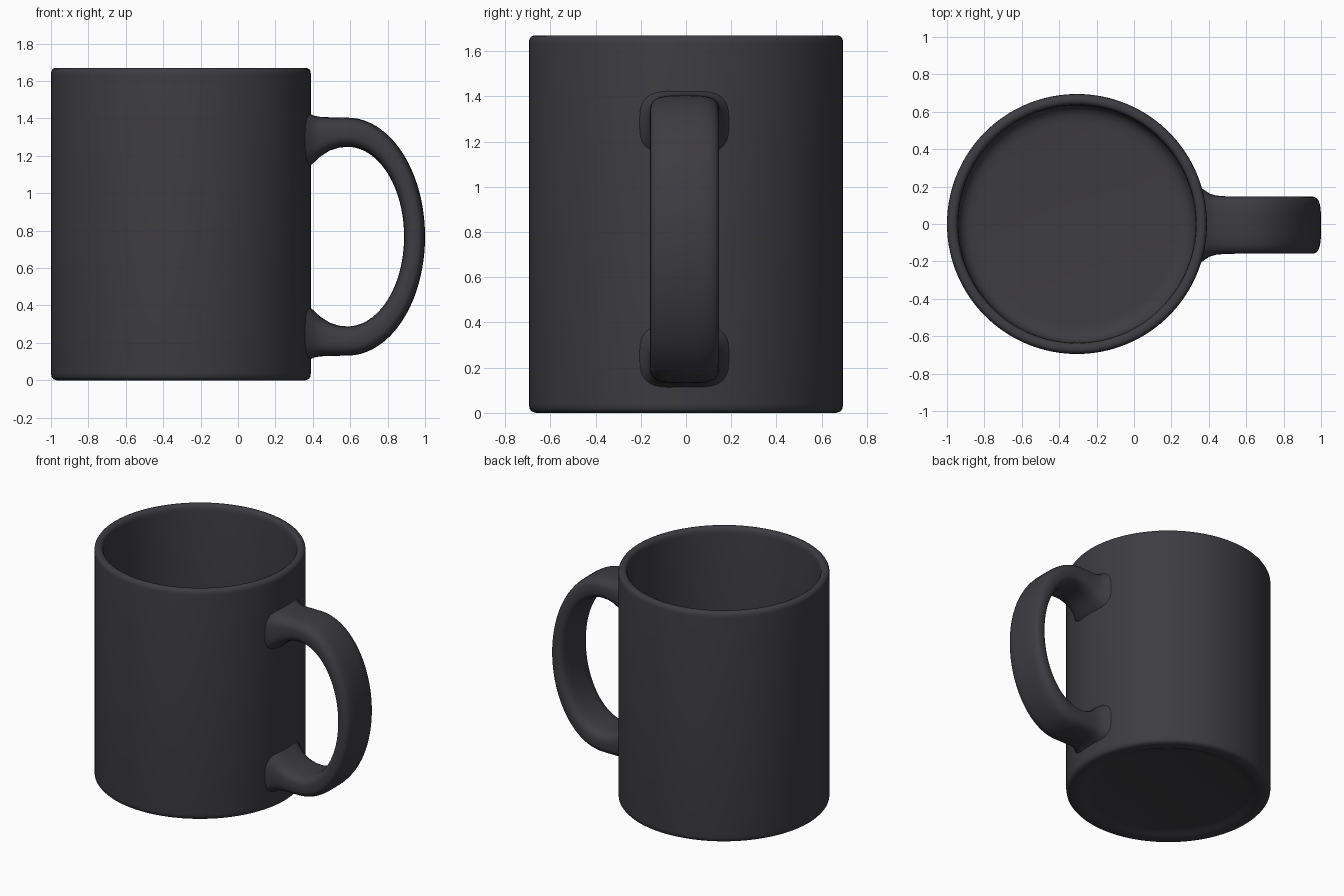
import bpy, bmesh, math

if "Cube" in bpy.data.objects:
    bpy.data.objects.remove(bpy.data.objects["Cube"])

glaze = bpy.data.materials.new("charcoal_glaze")
glaze.diffuse_color = (0.047, 0.045, 0.052, 1)
glaze.use_nodes = True
glaze.node_tree.nodes["Principled BSDF"].inputs["Base Color"].default_value = glaze.diffuse_color

CX = -0.305   # axis of the cup


def finish(name, bm, angle):
    bmesh.ops.recalc_face_normals(bm, faces=bm.faces)
    me = bpy.data.meshes.new(name)
    bm.to_mesh(me)
    bm.free()
    me.materials.append(glaze)
    ob = bpy.data.objects.new(name, me)
    bpy.context.collection.objects.link(ob)
    bpy.context.view_layer.objects.active = ob
    ob.select_set(True)
    bpy.ops.object.shade_smooth_by_angle(angle=math.radians(angle))
    ob.select_set(False)
    return ob


def bridge_rings(bm, rings):
    n = len(rings[0])
    for a, b in zip(rings, rings[1:]):
        for i in range(n):
            j = (i + 1) % n
            bm.faces.new((a[i], a[j], b[j], b[i]))
    bm.faces.new(rings[0])
    bm.faces.new(rings[-1])


# Cup: lathed profile from recessed foot, up the wall, over the rim, down inside
profile = [(0.52, 0.025), (0.57, 0.018), (0.60, 0.004), (0.625, 0.0), (0.665, 0.0),
           (0.682, 0.006), (0.692, 0.018), (0.695, 0.04), (0.695, 0.85), (0.695, 1.635),
           (0.693, 1.652), (0.686, 1.664), (0.674, 1.67), (0.656, 1.67), (0.645, 1.664),
           (0.638, 1.652), (0.635, 1.63), (0.635, 0.85), (0.635, 0.17), (0.628, 0.135),
           (0.61, 0.11), (0.58, 0.095), (0.54, 0.09)]
bm = bmesh.new()
SEG = 128
rings = [[bm.verts.new((CX + r * math.cos(2 * math.pi * i / SEG),
                        r * math.sin(2 * math.pi * i / SEG), z)) for i in range(SEG)]
         for r, z in profile]
bridge_rings(bm, rings)
finish("cup_body", bm, 50)

# Handle: stations of (outer point, inner point, half width), flared at both roots
HX, HZ = 0.585, 0.768
root = [(0.345, 0.675, 0.355, 0.21), (0.375, 0.662, 0.372, 0.188),
        (0.405, 0.647, 0.395, 0.168), (0.44, 0.64, 0.428, 0.158),
        (0.49, 0.638, 0.46, 0.154), (0.54, 0.637, 0.476, 0.153)]
stations = [((x, HZ + o), (x, HZ + i), w) for x, o, i, w in root]
for k in range(49):
    t = math.pi / 2 - math.pi * k / 48
    c, s = math.cos(t), math.sin(t)
    stations.append(((HX + 0.415 * c, HZ + 0.636 * s), (HX + 0.303 * c, HZ + 0.48 * s), 0.153))
stations += [((x, HZ - o), (x, HZ - i), w) for x, o, i, w in reversed(root)]


def spow(v, p):
    return math.copysign(abs(v) ** p, v)


bm = bmesh.new()
rings = []
for (ox, oz), (ix, iz), w in stations:
    ring = []
    for k in range(32):
        a = 2 * math.pi * k / 32
        y = w * spow(math.cos(a), 0.55)
        f = 0.5 + 0.5 * spow(math.sin(a), 0.65)
        ring.append(bm.verts.new((ix + (ox - ix) * f, y - 0.006, iz + (oz - iz) * f)))
    rings.append(ring)
bridge_rings(bm, rings)
finish("handle", bm, 60)
